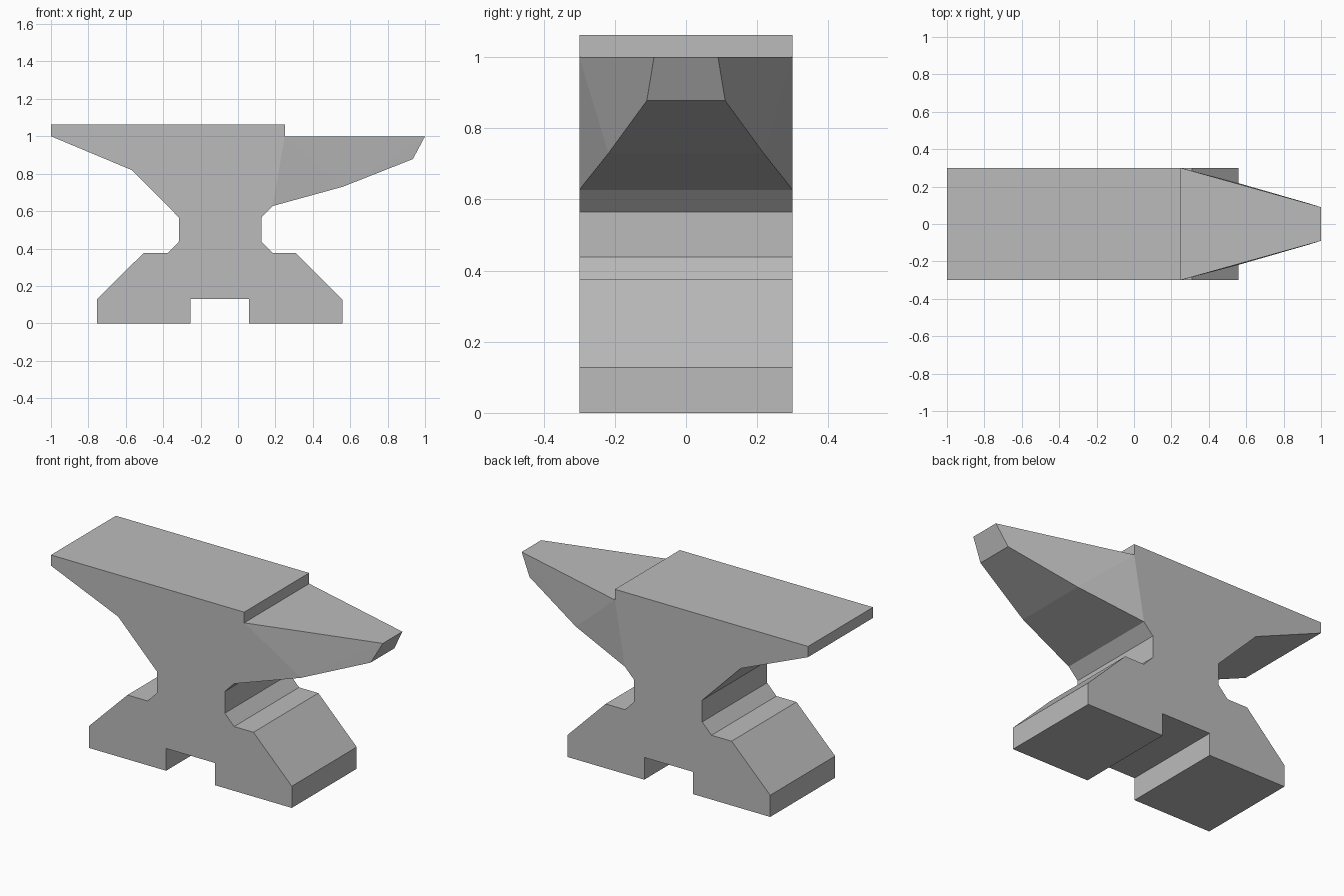
import bpy
import bmesh

cube = bpy.data.objects.get("Cube")
if cube:
    bpy.data.objects.remove(cube, do_unlink=True)

HALF = 0.3  # half width of the body

# One flat steel colour
steel = bpy.data.materials.new("steel_grey")
steel.use_nodes = True
colour = (0.5, 0.5, 0.5, 1)
steel.diffuse_color = colour
steel.node_tree.nodes["Principled BSDF"].inputs["Base Color"].default_value = colour


def finish(bm, name):
    """Turn a bmesh into a named steel object."""
    bmesh.ops.recalc_face_normals(bm, faces=bm.faces)
    mesh = bpy.data.meshes.new(name)
    bm.to_mesh(mesh)
    bm.free()
    mesh.materials.append(steel)
    obj = bpy.data.objects.new(name, mesh)
    bpy.context.collection.objects.link(obj)
    return obj


# Body: face plate, heel, waist and notched feet as one extruded profile
horn_top, horn_root = (0.25, 1.0), (0.185, 0.627)
profile = [
    (-1, 1.0625), (0.25, 1.0625), horn_top, horn_root,
    (0.125, 0.565), (0.125, 0.438), (0.185, 0.376), (0.31, 0.376),
    (0.558, 0.127), (0.558, 0), (0.06, 0), (0.06, 0.13),
    (-0.255, 0.13), (-0.255, 0), (-0.755, 0), (-0.755, 0.127),
    (-0.505, 0.376), (-0.375, 0.376), (-0.315, 0.438), (-0.315, 0.565),
    (-0.565, 0.818), (-1, 1.0),
]
bm = bmesh.new()
front = [bm.verts.new((x, -HALF, z)) for x, z in profile]
back = [bm.verts.new((x, HALF, z)) for x, z in profile]
bm.faces.new(front)
bm.faces.new(back[::-1])
for i, point in enumerate(profile):
    j = (i + 1) % len(profile)
    if point != horn_top:  # the horn covers this strip
        bm.faces.new((front[i], back[i], back[j], front[j]))
finish(bm, "anvil_body")

# Horn: mirrored tapering sides bridged by the top, tip and underside
outline = [
    (*horn_top, HALF), (*horn_root, HALF),
    (0.56, 0.73, 0.218), (0.935, 0.878, 0.11), (1.0, 1.0, 0.09),
]
bm = bmesh.new()
sides = [[bm.verts.new((x, s * y, z)) for x, z, y in outline] for s in (-1, 1)]
for top, root, belly, chin, tip in sides:
    bm.faces.new((top, root, belly))
    bm.faces.new((top, belly, tip))
    bm.faces.new((belly, chin, tip))
right, left = sides
for i, j in ((1, 2), (2, 3), (3, 4), (4, 0)):
    bm.faces.new((right[i], right[j], left[j], left[i]))
finish(bm, "anvil_horn")
